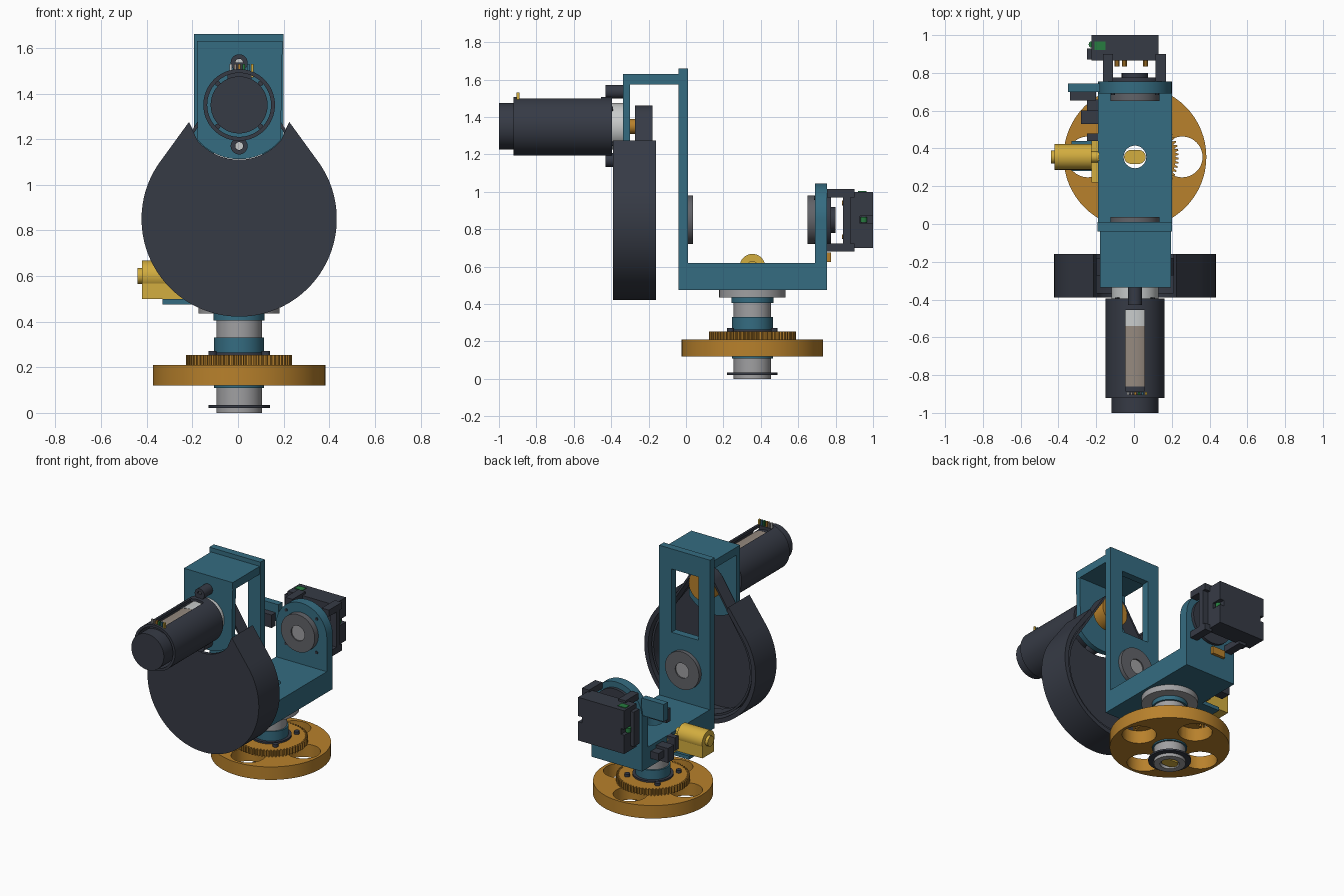
import bpy, bmesh
from math import sin, cos, pi, radians

if bpy.data.objects.get("Cube"):
    bpy.data.objects.remove(bpy.data.objects["Cube"], do_unlink=True)


def material(name, r, g, b):
    m = bpy.data.materials.new(name)
    m.use_nodes = True
    m.diffuse_color = (r, g, b, 1)
    m.node_tree.nodes["Principled BSDF"].inputs["Base Color"].default_value = (r, g, b, 1)
    return m


TEAL = material("teal", .035, .15, .22)
DARK = material("charcoal", .037, .043, .06)
ORANGE = material("bronze orange", .48, .22, .025)
GOLD = material("brass yellow", .65, .42, .05)
GREY = material("silver grey", .35, .35, .36)
STEEL = material("bearing grey", .12, .125, .14)
LIGHT = material("light grey", .58, .6, .6)
TAUPE = material("taupe", .30, .25, .21)
GREEN = material("green", .02, .2, .05)
parts = []


def place(u, v, h, axis):
    return {"x": (h, u, v), "y": (u, h, v), "z": (u, v, h)}[axis]


def finish(bm, name, mat):
    bmesh.ops.recalc_face_normals(bm, faces=bm.faces)
    mesh = bpy.data.meshes.new(name)
    bm.to_mesh(mesh)
    bm.free()
    mesh.materials.append(mat)
    obj = bpy.data.objects.new(name, mesh)
    bpy.context.collection.objects.link(obj)
    parts.append(obj)
    return obj


def prism(name, outline, axis, a, b, mat):
    bm = bmesh.new()
    face = bm.faces.new([bm.verts.new(place(u, v, a, axis)) for u, v in outline])
    new = bmesh.ops.extrude_face_region(bm, geom=[face])["geom"]
    shift = place(0, 0, b - a, axis)
    bmesh.ops.translate(bm, vec=shift, verts=[g for g in new if isinstance(g, bmesh.types.BMVert)])
    return finish(bm, name, mat)


def band(name, outer, inner, axis, a, b, mat, closed=True):
    """Wall between two matching outlines."""
    bm = bmesh.new()
    rows = [[bm.verts.new(place(u, v, h, axis)) for u, v in line]
            for line, h in ((outer, a), (outer, b), (inner, b), (inner, a))]
    n = len(outer)
    for i in range(n if closed else n - 1):
        j = (i + 1) % n
        for k in range(4):
            p, q = rows[k], rows[(k + 1) % 4]
            bm.faces.new((p[i], p[j], q[j], q[i]))
    if not closed:
        for i in (0, n - 1):
            bm.faces.new([row[i] for row in rows])
    return finish(bm, name, mat)


def arc(c, r, start=0, end=360, n=64):
    full = end - start == 360
    angles = [radians(start + (end - start) * i / (n if full else n - 1)) for i in range(n)]
    return [(c[0] + r * cos(t), c[1] + r * sin(t)) for t in angles]


def cyl(name, c, r, axis, a, b, mat, n=48):
    return prism(name, arc(c, r, n=n), axis, a, b, mat)


def tube(name, c, r, hole, axis, a, b, mat):
    return band(name, arc(c, r), arc(c, hole), axis, a, b, mat)


def box(name, x0, x1, y0, y1, z0, z1, mat):
    return prism(name, [(x0, y0), (x1, y0), (x1, y1), (x0, y1)], "z", z0, z1, mat)


def cut(obj, *cutters):
    for cutter in cutters:
        mod = obj.modifiers.new("cut", "BOOLEAN")
        mod.operation, mod.solver, mod.object = "DIFFERENCE", "EXACT", cutter
        bpy.context.view_layer.objects.active = obj
        bpy.ops.object.modifier_apply(modifier=mod.name)
        parts.remove(cutter)
        bpy.data.objects.remove(cutter, do_unlink=True)


# Turntable base stack
HUB = (.005, .355)
for name, r, z0, z1, mat in (
        ("foot_tube", .1, 0, .022, GREY), ("foot_flange", .135, .022, .034, DARK),
        ("lower_tube", .1, .034, .12, GREY), ("lower_collar", .11, .11, .12, TEAL),
        ("gear_washer", .13, .25, .265, DARK), ("teal_collar", .11, .255, .33, TEAL),
        ("middle_tube", .1, .33, .405, GREY), ("upper_collar", .112, .405, .435, TEAL),
        ("top_flange", .178, .435, .475, GREY)):
    tube(name, HUB, r, .06, "z", z0, z1, mat)
slot = arc((.025, .355), .037, -90, 90, 12) + arc((-.015, .355), .037, 90, 270, 12)
prism("centre_key", slot, "z", .005, .04, GOLD)

# Wheel with four lightening holes, toothed gear on top
wheel = tube("wheel", HUB, .378, .06, "z", .12, .21, ORANGE)
for i in range(4):
    c = arc(HUB, .25, n=4)[i]
    cut(wheel, cyl("cutter", c, .108, "z", 0, .4, ORANGE))
    cyl("gear_bolt", arc(HUB, .165, 45, 405, 4)[i], .018, "z", .25, .272, DARK, 12)
teeth = 64
gear = []
for i in range(teeth):
    for k, r in ((0, .215), (.3, .215), (.45, .232), (.8, .232)):
        t = 2 * pi * (i + k) / teeth
        gear.append((HUB[0] + r * cos(t), HUB[1] + r * sin(t)))
band("gear", gear, arc(HUB, .06, n=len(gear)), "z", .21, .253, ORANGE)

# Teal frame: base, tall column with window, rounded back plate
base = box("frame_base", -.19, .2, .005, .7, .475, .62, TEAL)
cut(base, cyl("cutter", HUB, .06, "z", .4, .7, TEAL))
column = box("frame_column", -.193, .2, -.04, .01, .475, 1.66, TEAL)
cut(column, box("cutter", -.105, .105, -.1, .1, 1.08, 1.52, TEAL))
AXLE = (.005, .85)
prism("back_plate", [(-.19, .475), (.2, .475)] + arc(AXLE, .195, 0, 180, 32), "y", .69, .755, TEAL)
for name, a, b in (("front_bearing", .01, .037), ("rear_bearing", .65, .69)):
    tube(name, AXLE, .13, .052, "y", a, b, STEEL)
    cyl(name + "_core", AXLE, .053, "y", a + .008, b - .008, GREY)
for c in arc(AXLE, .165, 45, 405, 4):
    cyl("plate_screw", c, .01, "y", .684, .692, DARK, 12)

# Motor bracket
MOTOR = (.005, 1.35)
box("bracket_top", -.18, .195, -.335, -.04, 1.575, 1.63, TEAL)
front = [(.195, 1.63), (-.18, 1.63)] + arc(MOTOR, .238, 220, 320, 24)
prism("bracket_front", front, "y", -.337, -.3, TEAL)

# Motor with slotted outer sleeve
for name, r, a, b, mat in (("motor_cap", .125, -1, -.86, DARK), ("motor_label", .124, -.86, -.54, TAUPE),
                           ("motor_nose", .125, -.54, -.335, LIGHT)):
    cyl(name, MOTOR, r, "y", a, b, mat)
sleeve = tube("motor_sleeve", MOTOR, .157, .14, "y", -.922, -.395, DARK)
cut(sleeve, box("cutter", -.045, .055, -.9, -.455, 1.4, 1.6, DARK))
for t in arc(MOTOR, .133, 45, 405, 4):
    cyl("sleeve_spacer", t, .012, "y", -.5, -.39, DARK, 8)
for z in (1.535, 1.17):
    tube("mount_lug", (.005, z), .037, .017, "y", -.43, -.335, DARK)
    cyl("lug_screw", (.005, z), .018, "y", -.41, -.335, LIGHT, 16)
    box("lug_web", -.02, .03, -.43, -.395, min(z, MOTOR[1] + .15), max(z, MOTOR[1] - .15), DARK) \
        if z > 1.5 else box("lug_web", -.02, .03, -.43, -.395, z + .025, 1.205, DARK)
box("wire_plug", -.045, .06, -.91, -.885, 1.46, 1.495, DARK)
for i, mat in enumerate((LIGHT, TAUPE, ORANGE, GREEN, TEAL, GOLD)):
    x = -.037 + i * .019
    box("wire_pin", x, x + .011, -.905, -.89, 1.47, 1.53, mat)

# Output pulley and belt
cyl("pulley_shaft", MOTOR, .04, "y", -.3, -.27, ORANGE)
cyl("pulley", MOTOR, .1, "y", -.272, -.18, ORANGE)


def loop(big, small):
    return arc(MOTOR, small, 32.7, 147.3, 24) + arc(AXLE, big, 147.3, 392.7, 60)


band("belt", loop(.385, .113), loop(.37, .1), "y", -.272, -.18, DARK)

# Teardrop drum: face plate with arc cut-out, and a deep rim
rim = [(-.215, 1.275)] + arc(AXLE, .428, 142.5, 397.5, 72) + [(.225, 1.275)]
prism("drum_face", rim + arc(MOTOR, .24, -40, -140, 24), "y", -.39, -.365, DARK)
inner = [(AXLE[0] + (u - AXLE[0]) * .93, AXLE[1] + (v - AXLE[1]) * .93) for u, v in rim]
band("drum_rim", rim, inner, "y", -.39, -.16, DARK, closed=False)

# Rear electronics: mounting ring, stand-off arms and housing
tube("sensor_ring", AXLE, .155, .06, "y", .755, .775, DARK)
cyl("sensor_hub", AXLE, .07, "y", .755, .8, DARK)
for x0, x1 in ((-.165, -.11), (.115, .17)):
    for z in (.68, .97):
        box("standoff_arm", x0, x1, .755, .9, z, z + .045, DARK)
housing = box("sensor_housing", -.225, .13, .865, 1, .7, 1, DARK)
cut(housing, box("cutter", .1, .2, .93, 1.1, .83, .87, DARK),
    box("cutter", -.3, -.2, .93, 1.1, .83, .87, DARK))
box("housing_side", -.25, -.22, .87, .93, .73, .97, DARK)
box("arm_bridge", .12, .17, .84, .88, .68, 1.015, DARK)
box("status_window", -.21, -.15, .92, .965, .998, 1.004, GREEN)
for x in (-.222, .105):
    cyl("status_light", (x, .95), .018, "z", .835, .865, GREEN, 12)
for x in (-.09, -.05, .06):
    for z in (.76, .94):
        cyl("contact_pin", (x, z), .013, "y", .835, .868, ORANGE, 10)
box("cable_plug", -.1, .0, .735, .775, .625, .675, ORANGE)

# Side wing and limit switches
box("side_wing", -.35, -.18, .7, .745, .86, .98, TEAL)
box("wing_switch", -.34, -.2, .655, .7, .83, .92, DARK)
box("side_switch", -.28, -.19, .53, .6, .5, .6, DARK)
box("side_switch_foot", -.25, -.19, .6, .66, .53, .58, DARK)
box("side_clamp", -.25, -.19, .44, .48, .53, .62, DARK)

# Side plunger cylinder
PLUNGE = (.355, .6)
box("plunger_flange", -.225, -.19, .22, .48, .5, .6, GOLD)
box("plunger_block", -.42, -.22, .295, .42, .5, .59, GOLD)
cyl("plunger_body", PLUNGE, .068, "x", -.42, -.225, GOLD)
cyl("plunger_tip", PLUNGE, .035, "x", -.44, -.42, GOLD)
cyl("plunger_rod", PLUNGE, .03, "x", -.23, -.185, GOLD)
box("plunger_bracket", -.33, -.185, .28, .44, .475, .5, TEAL)

# Smooth shading on round parts
for obj in bpy.context.view_layer.objects:
    obj.select_set(obj in parts)
bpy.context.view_layer.objects.active = parts[0]
bpy.ops.object.shade_smooth_by_angle(angle=radians(25))
